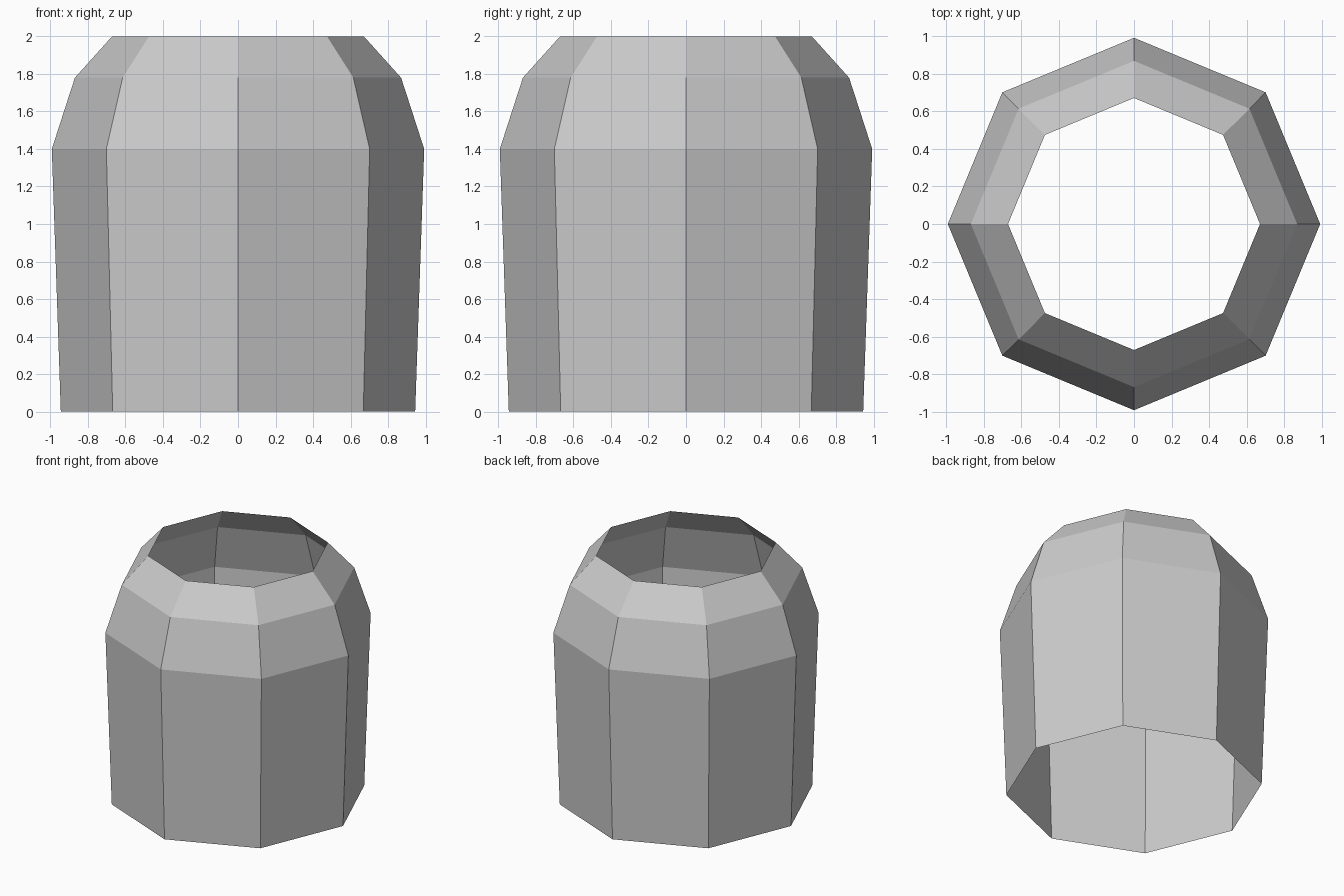
import bpy
import bmesh
from math import cos, sin, tau

cube = bpy.data.objects.get("Cube")
if cube:
    bpy.data.objects.remove(cube, do_unlink=True)

SIDES = 8
# Radius and height of each ring, from the open base to the open rim
PROFILE = [(0.945, 0.0), (0.993, 1.4), (0.87, 1.78), (0.672, 2.0)]

# Plain grey material
grey = bpy.data.materials.new("light grey")
grey.use_nodes = True
colour = (0.6, 0.6, 0.6, 1.0)
grey.diffuse_color = colour
grey.node_tree.nodes["Principled BSDF"].inputs["Base Color"].default_value = colour

# Open eight-sided shell, lofted ring by ring
bm = bmesh.new()
rings = [[bm.verts.new((r * cos(tau * i / SIDES), r * sin(tau * i / SIDES), z))
          for i in range(SIDES)] for r, z in PROFILE]
for low, high in zip(rings, rings[1:]):
    for i in range(SIDES):
        j = (i + 1) % SIDES
        bm.faces.new((low[i], low[j], high[j], high[i]))

mesh = bpy.data.meshes.new("tapered_shell")
bm.to_mesh(mesh)
bm.free()
mesh.materials.append(grey)
shell = bpy.data.objects.new("tapered_shell", mesh)
bpy.context.collection.objects.link(shell)
